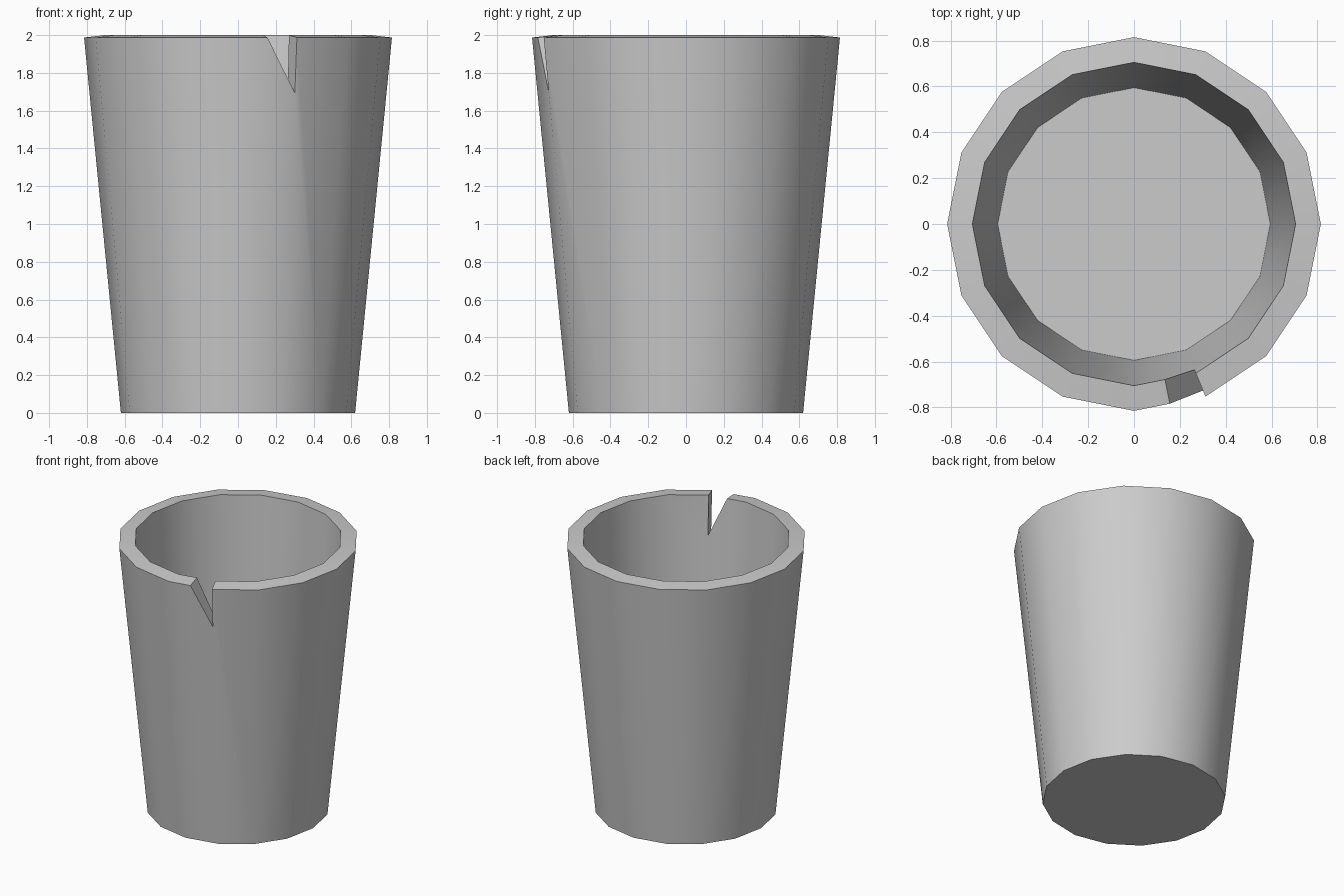
import bpy, bmesh
from math import cos, sin, tau, radians
from mathutils import Vector

if "Cube" in bpy.data.objects:
    bpy.data.objects.remove(bpy.data.objects["Cube"])

SIDES = 16
CHIP = 12          # front wall panel with the chipped corner

bm = bmesh.new()


def ring(r, z):
    return [bm.verts.new((r * cos(tau * i / SIDES), r * sin(tau * i / SIDES), z))
            for i in range(SIDES)]


def shell(r0, z0, r1, z1, chip_z):
    """Tapered wall with a closed bottom and a triangular chip; returns its rim loop."""
    low, top = ring(r0, z0), ring(r1, z1)
    n = CHIP + 1
    mid = bm.verts.new((top[CHIP].co + top[n].co) / 2)
    t = (chip_z - z0) / (z1 - z0)
    tip = bm.verts.new(low[n].co.lerp(top[n].co, t))
    for i in range(SIDES):
        j = (i + 1) % SIDES
        if i == CHIP:
            bm.faces.new((low[i], low[j], tip, mid, top[i]))
        elif i == n:
            bm.faces.new((low[i], low[j], top[j], top[i], tip))
        else:
            bm.faces.new((low[i], low[j], top[j], top[i]))
    bm.faces.new(low)
    return top[:n] + [mid, tip] + top[n:]


# outer and inner walls
outer = shell(0.62, 0.0, 0.815, 1.987, 1.695)
inner = shell(0.595, 0.105, 0.705, 2.0, 1.706)

# rim, following the chip
for k in range(len(outer)):
    m = (k + 1) % len(outer)
    bm.faces.new((outer[k], outer[m], inner[m], inner[k]))

bmesh.ops.recalc_face_normals(bm, faces=bm.faces[:])
mesh = bpy.data.meshes.new("cup")
bm.to_mesh(mesh)
bm.free()
cup = bpy.data.objects.new("cup", mesh)
bpy.context.collection.objects.link(cup)

# smooth sides, crisp rim and base
bpy.context.view_layer.objects.active = cup
cup.select_set(True)
bpy.ops.object.shade_smooth_by_angle(angle=radians(30))
